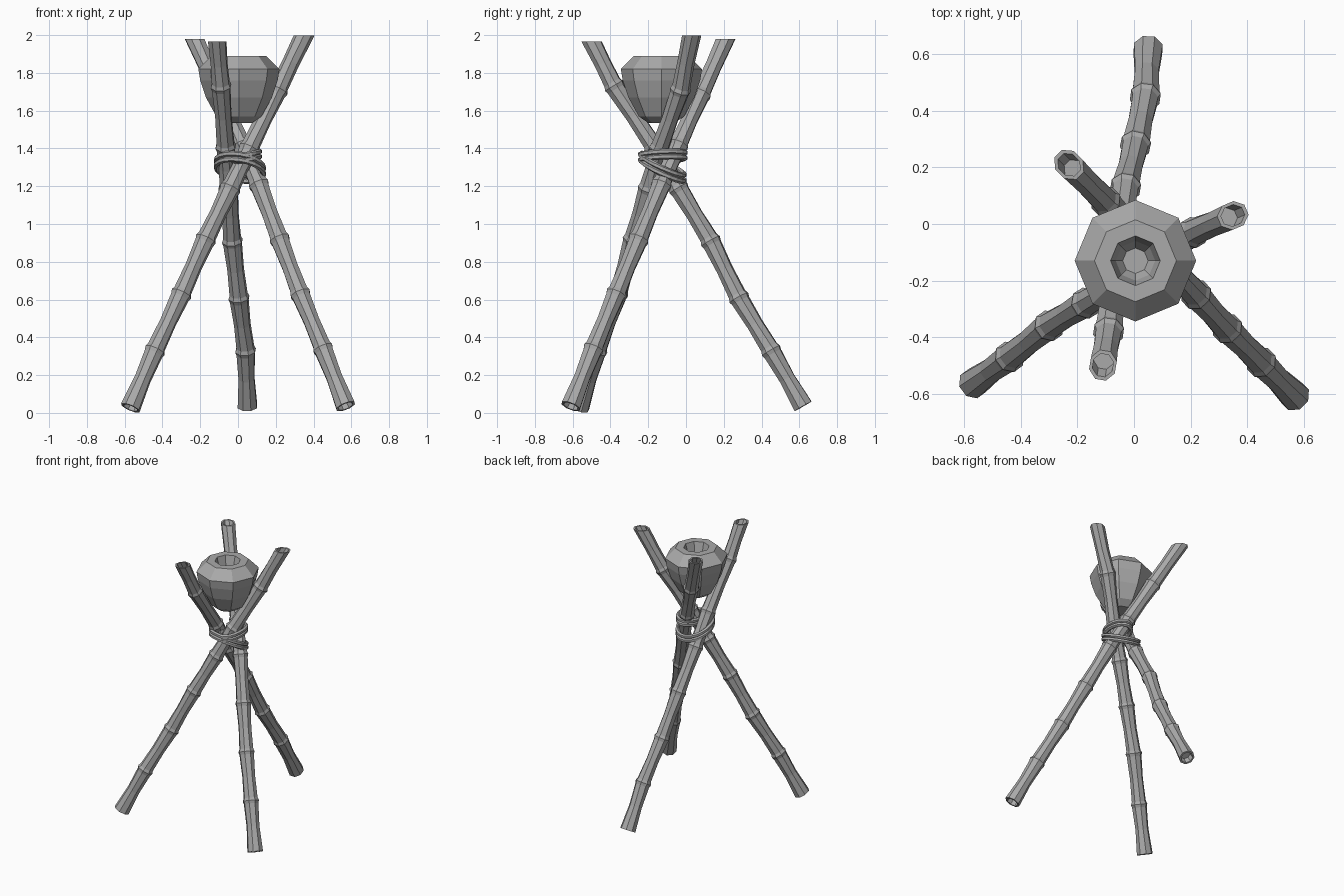
import bpy, bmesh, math
from mathutils import Vector

cube = bpy.data.objects.get("Cube")
if cube:
    bpy.data.objects.remove(cube, do_unlink=True)

grey = bpy.data.materials.new("plain grey")
grey.use_nodes = True
grey.diffuse_color = (0.4, 0.4, 0.4, 1)
grey.node_tree.nodes["Principled BSDF"].inputs["Base Color"].default_value = (0.4, 0.4, 0.4, 1)

SIDES = 8


def make_object(name, bm):
    bmesh.ops.recalc_face_normals(bm, faces=bm.faces)
    mesh = bpy.data.meshes.new(name)
    bm.to_mesh(mesh)
    bm.free()
    mesh.materials.append(grey)
    obj = bpy.data.objects.new(name, mesh)
    bpy.context.collection.objects.link(obj)
    return obj


def skin(name, rings, closed=False):
    """Join rings of points with quads; cap both ends unless closed."""
    bm = bmesh.new()
    loops = [[bm.verts.new(p) for p in ring] for ring in rings]
    pairs = list(zip(loops, loops[1:]))
    if closed:
        pairs.append((loops[-1], loops[0]))
    for a, b in pairs:
        n = len(a)
        for i in range(n):
            j = (i + 1) % n
            bm.faces.new((a[i], a[j], b[j], b[i]))
    if not closed:
        bm.faces.new(loops[0])
        bm.faces.new(loops[-1])
    return make_object(name, bm)


def ring(center, axis, radius, sides=SIDES, up=Vector((0, 0, 1))):
    u = axis.cross(up).normalized()
    v = axis.cross(u).normalized()
    angles = [math.tau * (i + 0.5) / sides for i in range(sides)]
    return [center + radius * (math.cos(t) * u + math.sin(t) * v) for t in angles]


def bamboo(name, points):
    """Hollow-ended cane: square-cut foot, swollen joints, level-cut top."""
    path = [Vector(p) for p in points]
    foot, top = path[0], path[-1]
    first = (path[1] - foot).normalized()
    last = (top - path[-2]).normalized()

    def level(r):
        return [p + last * ((top.z - p.z) / last.z) for p in ring(top, last, r)]

    rings = [ring(foot + first * 0.04, first, 0.036),
             ring(foot, first, 0.042), ring(foot, first, 0.055)]
    for prev, node, after in zip(path, path[1:], path[2:]):
        axis = (after - prev).normalized()
        rings.append(ring((prev + node) / 2, (node - prev).normalized(), 0.045))
        for offset, radius in ((-0.02, 0.051), (0, 0.057), (0.02, 0.049)):
            rings.append(ring(node + axis * offset, axis, radius))
    rings.append(ring((path[-2] + top) / 2, last, 0.046))
    inner = level(0.038)
    rings += [level(0.05), inner, [p - last * 0.06 for p in inner]]
    return skin(name, rings)


# Three crossed canes
bamboo("right_pole", [(-.57, -.565, .027), (-.44, -.47, .33), (-.30, -.36, .63), (-.17, -.28, .92),
                      (-.04, -.20, 1.19), (.06, -.14, 1.40), (.21, -.03, 1.71), (.35, .03, 1.998)])
bamboo("left_pole", [(.57, -.61, .035), (.45, -.49, .34), (.33, -.37, .63), (.22, -.25, .92),
                     (.11, -.13, 1.21), (.02, -.04, 1.42), (-.10, .08, 1.69), (-.23, .21, 1.98)])
bamboo("back_pole", [(.05, .62, .035), (.04, .45, .33), (.005, .28, .61), (-.03, .13, .91),
                     (-.05, -.04, 1.19), (-.065, -.17, 1.41), (-.09, -.38, 1.73), (-.11, -.50, 1.967)])

# Faceted pot with a small tapered opening
profile = [(.07, 1.535), (.12, 1.57), (.175, 1.67), (.205, 1.76), (.215, 1.82),
           (.145, 1.89), (.088, 1.89), (.07, 1.82), (.045, 1.78)]
skin("pot", [[Vector((.005 + r * math.cos(math.tau * i / SIDES),
                      -.13 + r * math.sin(math.tau * i / SIDES), z))
              for i in range(SIDES)] for r, z in profile])


def lashing(name, center, rx, ry, tilt, wobble):
    """Closed rope loop, sloping from front to back."""
    steps = 20
    c = Vector(center)

    def at(i):
        t = math.tau * i / steps
        return c + Vector((rx * math.cos(t), ry * math.sin(t),
                           tilt * math.sin(t) + wobble * math.cos(t)))

    rings = []
    for i in range(steps):
        rings.append(ring(at(i), (at(i + 1) - at(i - 1)).normalized(), 0.015, 6))
    return skin(name, rings, closed=True)


# Doubled rope bindings around the crossing
for k in range(2):
    lashing(f"lower_rope_{k + 1}", (.01, -.125, 1.285 + .03 * k), .125, .115, -.055, -.02)
    lashing(f"upper_rope_{k + 1}", (.045, -.12, 1.345 + .027 * k), .07, .115, .005, .012)
